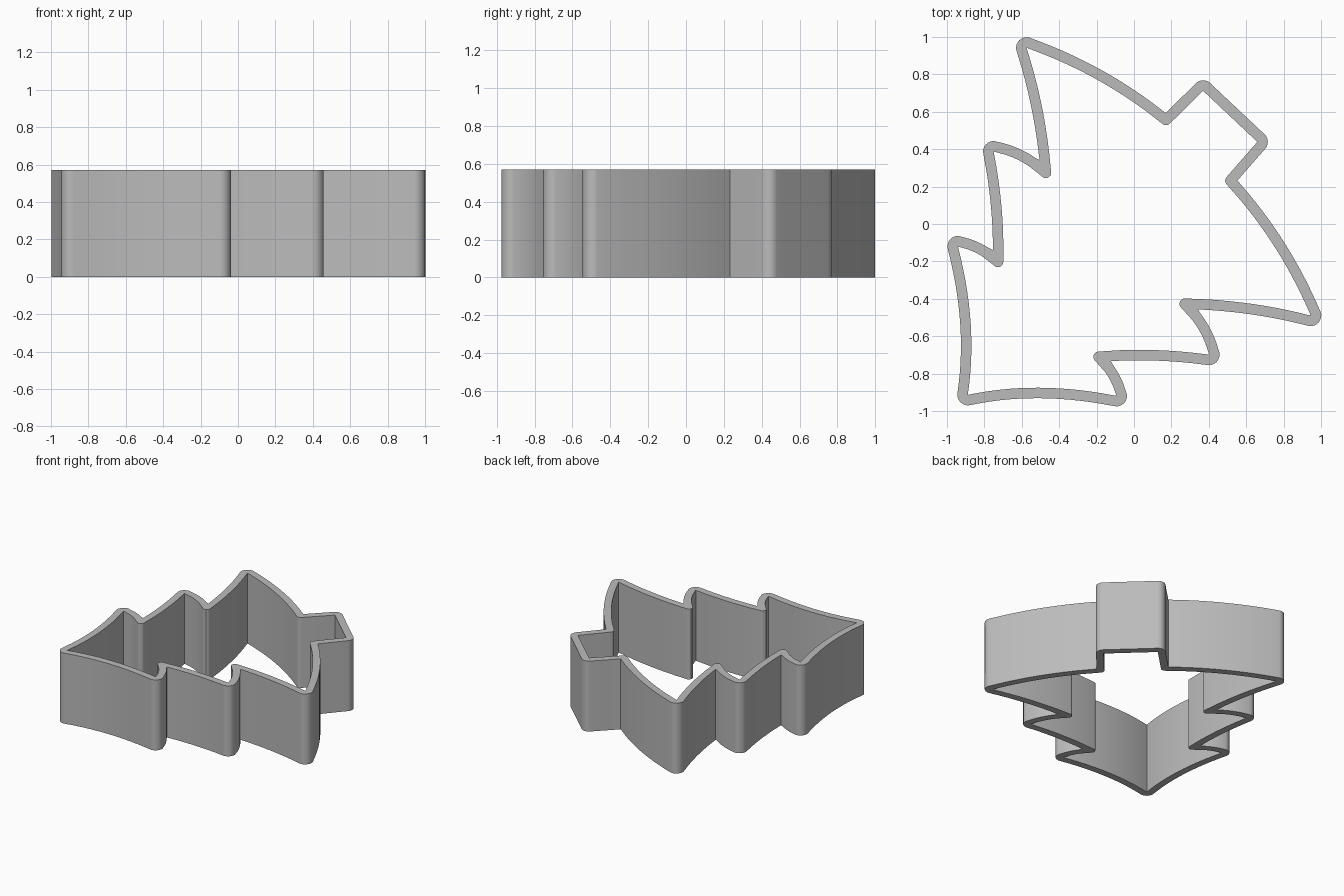
import bpy
import bmesh
from mathutils import Vector

cube = bpy.data.objects.get("Cube")
if cube:
    bpy.data.objects.remove(cube)

HEIGHT = 0.57
HALF_WALL = 0.028
SAMPLES = 16
ARC_STEPS = 8
TRIM = 0.08

# Wall centreline of one half: corners alternate with the middle of each curved side
half = [Vector(p) for p in (
    (-.924, -.951), (-.901, -.535),   # tree apex
    (-.979, -.089), (-.845, -.123),   # first branch tip
    (-.727, -.203), (-.738, .107),    # first notch
    (-.786, .419), (-.620, .374),     # second branch tip
    (-.471, .273), (-.524, .642),     # second notch
    (-.620, .987), (-.203, .807),     # third branch tip
    (.171, .556), (.270, .653),       # trunk notch
    (.369, .751),                     # trunk corner
)]
apex = half[0]
axis = Vector((.686, .728)).normalized()


def mirror(p):
    d = p - apex
    return apex + 2 * d.dot(axis) * axis - d


trunk_middle = (half[-1] + mirror(half[-1])) / 2
path = half + [trunk_middle] + [mirror(p) for p in reversed(half[1:])]
count = len(path)


def left_normal(d):
    return Vector((-d.y, d.x)).normalized()


def side(i):
    """Quadratic curve through corner i, its side middle and the next corner."""
    a, m, b = path[i], path[i + 1], path[(i + 2) % count]
    return a, 2 * m - (a + b) / 2, b


# Matching outer and inner rails of the wall
rails = []
for i in range(0, count, 2):
    a, c, b = side(i)
    before = side((i - 2) % count)
    d0, d1 = before[2] - before[1], c - a
    n0, n1 = left_normal(d0), left_normal(d1)
    miter = HALF_WALL * (n0 + n1) / (1 + n0.dot(n1))
    convex = d0.x * d1.y - d0.y * d1.x < 0
    for k in range(ARC_STEPS + 1):
        n = n0.lerp(n1, k / ARC_STEPS).normalized()
        if convex:
            rails.append((a - miter + 2 * HALF_WALL * n, a - miter))
        else:
            rails.append((a + miter, a - HALF_WALL * n))
    for k in range(1, SAMPLES):
        t = k / SAMPLES
        p = (1 - t) ** 2 * a + 2 * t * (1 - t) * c + t * t * b
        if min((p - a).length, (p - b).length) > TRIM:
            n = HALF_WALL * left_normal((1 - t) * (c - a) + t * (b - c))
            rails.append((p + n, p - n))

# Loft the rectangular wall section around the closed outline
bm = bmesh.new()
rings = []
for outer, inner in rails:
    rings.append([bm.verts.new((p.x, p.y, z)) for p, z in (
        (outer, 0), (outer, HEIGHT), (inner, HEIGHT), (inner, 0))])
for i, ring in enumerate(rings):
    following = rings[(i + 1) % len(rings)]
    for j in range(4):
        k = (j + 1) % 4
        bm.faces.new((ring[j], ring[k], following[k], following[j]))
bmesh.ops.remove_doubles(bm, verts=bm.verts, dist=0.0005)
bmesh.ops.recalc_face_normals(bm, faces=bm.faces)

mesh = bpy.data.meshes.new("cutter_wall")
bm.to_mesh(mesh)
bm.free()
wall = bpy.data.objects.new("cutter_wall", mesh)
bpy.context.collection.objects.link(wall)

# Plain grey finish
grey = bpy.data.materials.new("plain_grey")
grey.use_nodes = True
colour = (0.5, 0.5, 0.5, 1)
grey.diffuse_color = colour
grey.node_tree.nodes["Principled BSDF"].inputs["Base Color"].default_value = colour
mesh.materials.append(grey)

bpy.ops.object.select_all(action='DESELECT')
wall.select_set(True)
bpy.context.view_layer.objects.active = wall
bpy.ops.object.shade_smooth_by_angle(angle=0.5)
